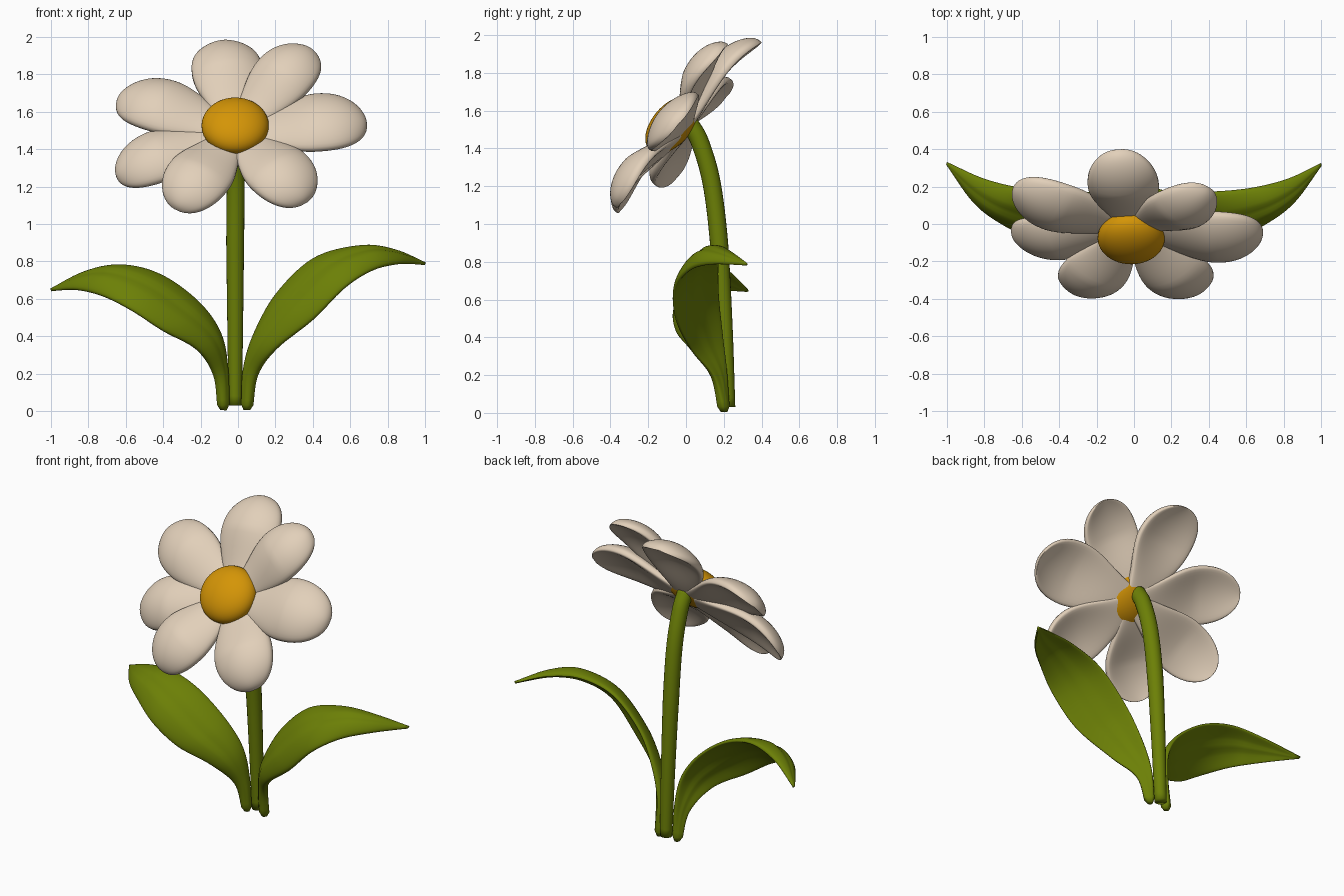
import bpy, bmesh, math
from mathutils import Vector, Matrix

cube = bpy.data.objects.get("Cube")
if cube:
    bpy.data.objects.remove(cube, do_unlink=True)


def make_material(name, rgb):
    mat = bpy.data.materials.new(name)
    mat.use_nodes = True
    mat.diffuse_color = (*rgb, 1)
    bsdf = mat.node_tree.nodes["Principled BSDF"]
    bsdf.inputs["Base Color"].default_value = (*rgb, 1)
    bsdf.inputs["Roughness"].default_value = 0.7
    return mat


CREAM = make_material("cream petal", (0.76, 0.63, 0.49))
GOLD = make_material("golden centre", (0.66, 0.30, 0.002))
GREEN = make_material("leaf green", (0.15, 0.215, 0.002))


def finish(name, bm, mat):
    bmesh.ops.recalc_face_normals(bm, faces=bm.faces)
    mesh = bpy.data.meshes.new(name)
    bm.to_mesh(mesh)
    bm.free()
    mesh.materials.append(mat)
    for poly in mesh.polygons:
        poly.use_smooth = True
    obj = bpy.data.objects.new(name, mesh)
    bpy.context.collection.objects.link(obj)
    return obj


def loft(name, rings, mat):
    """Skin closed rings of points and cap both ends."""
    bm = bmesh.new()
    loops = [[bm.verts.new(p) for p in ring] for ring in rings]
    count = len(loops[0])
    for a, b in zip(loops, loops[1:]):
        for i in range(count):
            j = (i + 1) % count
            bm.faces.new((a[i], a[j], b[j], b[i]))
    bm.faces.new(loops[0])
    bm.faces.new(loops[-1])
    return finish(name, bm, mat)


def crescent(mid, half, normal, thick, crown, groove=0.0, count=36):
    """Rounded strip section, arched towards the normal."""
    ring = []
    for i in range(count):
        a = math.tau * (i + 0.5) / count
        v, s = math.cos(a), math.sin(a)
        lift = crown * (1 - v * v) - groove * math.exp(-(v / 0.16) ** 2)
        w = math.copysign(abs(s) ** 0.6, s)
        ring.append(mid + half * v + normal * (lift + thick * w))
    return ring


def spline(points, steps):
    """Smooth curve through the points."""
    pts = [Vector(p) for p in points]
    pts = [2 * pts[0] - pts[1]] + pts + [2 * pts[-1] - pts[-2]]
    out = []
    for k in range(1, len(pts) - 2):
        a, b, c, d = pts[k - 1:k + 3]
        for i in range(steps):
            t = i / steps
            out.append(b + (c - a) * t / 2 + (2 * a - 5 * b + 4 * c - d) * t * t / 2
                       + (3 * b - a - 3 * c + d) * t ** 3 / 2)
    out.append(pts[-2])
    return out


# Flower head: tilted axis shared by centre and petals
AXIS = Vector((0, -0.76, 0.65)).normalized()
HEAD = Vector((-0.01, -0.02, 1.49))


def petal(name, tip, width):
    span = Vector(tip) - HEAD
    side = AXIS.cross(span).normalized()
    normal = span.cross(side).normalized()
    rings = []
    steps = 30
    for k in range(steps):
        t = 0.05 + 0.95 * math.sin(math.pi / 2 * k / (steps - 0.7))
        u = min(t / 0.62, 1)
        flare = 0.42 + 0.58 * u * u * (3 - 2 * u)
        taper = math.sqrt(max(0, 1 - (max(0, t - 0.62) / 0.38) ** 2.3))
        shape = flare * taper
        # Rise from the base, then roll back at the tip
        mid = HEAD + span * t + normal * 0.04 * math.sin(math.pi * t ** 1.6)
        rings.append(crescent(mid, side * width * shape, normal,
                              (0.028 + 0.014 * u) * taper ** 0.6, 0.05 * shape * u))
    return loft(name, rings, CREAM)


petals = {
    "top_petal": ((-0.085, 0.395, 1.965), 0.19),
    "upper_left_petal": ((0.395, 0.195, 1.93), 0.17),
    "left_petal": ((0.69, -0.045, 1.53), 0.195),
    "lower_left_petal": ((0.355, -0.35, 1.11), 0.185),
    "lower_right_petal": ((-0.325, -0.35, 1.075), 0.18),
    "right_petal": ((-0.65, -0.05, 1.25), 0.17),
    "upper_right_petal": ((-0.64, 0.205, 1.67), 0.18),
}
for name, (tip, width) in petals.items():
    petal(name, tip, width)

# Domed centre
bm = bmesh.new()
turn = AXIS.to_track_quat("Z", "Y").to_matrix().to_4x4()
bmesh.ops.create_uvsphere(
    bm, u_segments=40, v_segments=24, radius=1,
    matrix=Matrix.Translation((-0.015, -0.075, 1.525)) @ turn @ Matrix.Diagonal((0.18, 0.178, 0.105, 1)))
finish("flower_centre", bm, GOLD)

# Stem: round tube bending forward into the head
path = spline([(-0.015, 0.225, 0.03), (-0.015, 0.205, 0.45), (-0.015, 0.175, 0.9),
               (-0.012, 0.135, 1.22), (-0.01, 0.075, 1.43), (-0.01, 0.02, 1.53)], 8)
rings = []
for i, p in enumerate(path):
    along = path[min(i + 1, len(path) - 1)] - path[max(i - 1, 0)]
    out = Vector((1, 0, 0)).cross(along).normalized()
    radius = 0.036 + 0.012 * min(1, i / 16)
    rings.append([p + radius * (Vector((math.cos(a), 0, 0)) + out * math.sin(a))
                  for a in (math.tau * j / 20 for j in range(20))])
loft("stem", rings, GREEN)


# Leaves: arched strips between a front edge and a back edge
def leaf(name, front, back, turn):
    f, b = spline(front, 7), spline(back, 7)
    mids = [(p + q) / 2 for p, q in zip(f, b)]
    last = len(mids) - 1
    rings = []
    for i in range(last + 1):
        along = mids[min(i + 1, last)] - mids[max(i - 1, 0)]
        half = (b[i] - f[i]) / 2
        normal = along.cross(half).normalized() * turn
        t = i / last
        blade = min(1, t * 2.5) * min(1, (1 - t) * 4)
        thick = 0.03 - 0.007 * min(1, t * 2) - 0.015 * max(0, t - 0.8) / 0.2
        foot = 0.55 if i == 0 else 1
        rings.append(crescent(mids[i], half * foot, normal, thick * foot,
                              0.038 * blade, 0.01 * blade))
    return loft(name, rings, GREEN)


leaf("left_leaf",
     [(0.07, 0.185, 0.005), (0.1, 0.14, 0.19), (0.2, 0.03, 0.33), (0.4, -0.05, 0.49),
      (0.57, -0.06, 0.66), (0.72, 0.01, 0.755), (0.86, 0.12, 0.79), (1, 0.31, 0.785)],
     [(0.025, 0.22, 0.005), (0.04, 0.21, 0.23), (0.1, 0.19, 0.43), (0.21, 0.17, 0.63),
      (0.4, 0.17, 0.81), (0.62, 0.19, 0.87), (0.82, 0.24, 0.85), (1, 0.325, 0.79)], 1)
leaf("right_leaf",
     [(-0.1, 0.185, 0.005), (-0.125, 0.14, 0.19), (-0.22, 0.03, 0.33), (-0.4, -0.05, 0.43),
      (-0.57, -0.06, 0.54), (-0.72, 0.01, 0.615), (-0.86, 0.12, 0.65), (-1, 0.315, 0.645)],
     [(-0.055, 0.22, 0.005), (-0.065, 0.21, 0.23), (-0.1, 0.19, 0.42), (-0.21, 0.17, 0.58),
      (-0.4, 0.17, 0.72), (-0.6, 0.19, 0.775), (-0.8, 0.24, 0.74), (-1, 0.33, 0.65)], -1)
